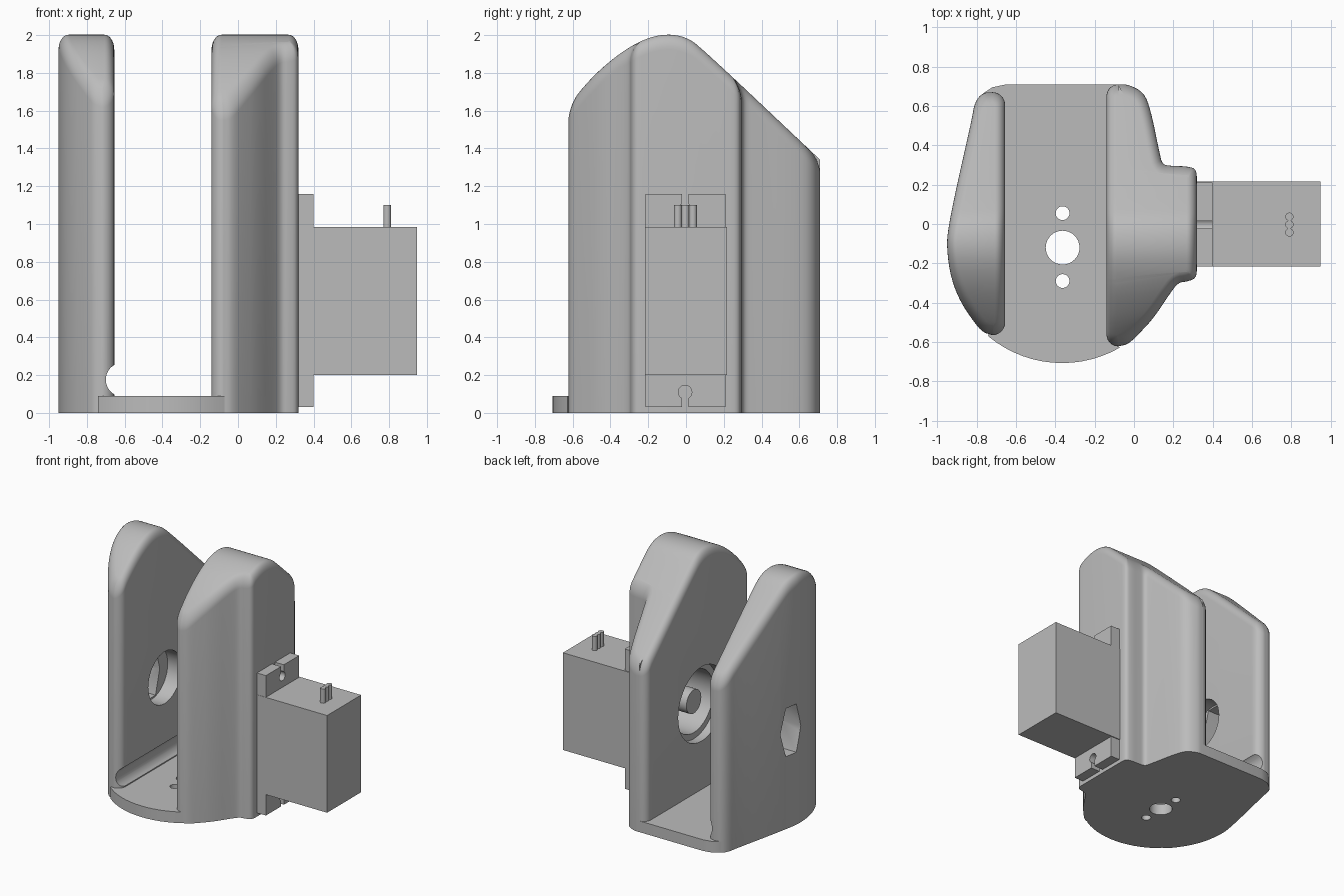
import bpy, bmesh, math
from mathutils import Matrix, Vector

if "Cube" in bpy.data.objects:
    bpy.data.objects.remove(bpy.data.objects["Cube"])

grey = bpy.data.materials.new("plain grey")
grey.diffuse_color = (0.5, 0.5, 0.5, 1)
grey.use_nodes = True
grey.node_tree.nodes["Principled BSDF"].inputs["Base Color"].default_value = grey.diffuse_color


def add(name, bm):
    bmesh.ops.recalc_face_normals(bm, faces=bm.faces)
    me = bpy.data.meshes.new(name)
    bm.to_mesh(me)
    bm.free()
    me.materials.append(grey)
    ob = bpy.data.objects.new(name, me)
    bpy.context.collection.objects.link(ob)
    return ob


def box(name, lo, hi):
    bm = bmesh.new()
    bmesh.ops.create_cube(bm, size=1)
    for v in bm.verts:
        v.co = Vector([(a + b) / 2 + c * (b - a) for a, b, c in zip(lo, hi, v.co)])
    return add(name, bm)


def cyl(name, centre, r, length, axis='Z', segs=40, squash=1):
    bm = bmesh.new()
    rot = {'Z': Matrix(), 'X': Matrix.Rotation(math.pi / 2, 4, 'Y'),
           'Y': Matrix.Rotation(math.pi / 2, 4, 'X')}[axis]
    m = Matrix.Translation(centre) @ rot @ Matrix.Diagonal((1, squash, 1, 1))
    bmesh.ops.create_cone(bm, cap_ends=True, segments=segs, radius1=r, radius2=r,
                          depth=length, matrix=m)
    return add(name, bm)


def cut(ob, cutters):
    for c in cutters:
        mod = ob.modifiers.new("cut", 'BOOLEAN')
        mod.operation, mod.solver, mod.object = 'DIFFERENCE', 'EXACT', c
    bpy.context.view_layer.update()
    me = bpy.data.meshes.new_from_object(ob.evaluated_get(bpy.context.evaluated_depsgraph_get()))
    ob.modifiers.clear()
    ob.data = me
    for c in cutters:
        bpy.data.objects.remove(c)


def chaikin(pts, passes=2):
    for _ in range(passes):
        out = [pts[0]]
        for (ax, ay), (bx, by) in zip(pts, pts[1:]):
            out += [(.75 * ax + .25 * bx, .75 * ay + .25 * by),
                    (.25 * ax + .75 * bx, .25 * ay + .75 * by)]
        pts = out + [pts[-1]]
    return pts


def subdivide(pts, step=0.025):
    out = [pts[0]]
    for a, b in zip(pts, pts[1:]):
        n = max(1, math.ceil(math.dist(a, b) / step))
        out += [(a[0] + (b[0] - a[0]) * k / n, a[1] + (b[1] - a[1]) * k / n) for k in range(1, n + 1)]
    return out


# Side profile of both walls: height as a function of y
PROFILE = chaikin([(-.62, 1.63), (-.51, 1.765), (-.4, 1.865), (-.296, 1.94), (-.19, 1.99),
                   (-.095, 2.006), (0, 1.99), (.08, 1.935), (.71, 1.34)])


def height(y):
    y = min(max(y, -.62), .71)
    for (a, za), (b, zb) in zip(PROFILE, PROFILE[1:]):
        if y <= b:
            return za + (zb - za) * (y - a) / (b - a)
    return PROFILE[-1][1]


def arc(deg):
    a = math.radians(deg)
    return (-.365 + .587 * math.cos(a), -.12 + .587 * math.sin(a))


# Outer outlines of the walls, from back tip to front tip
RIGHT = chaikin([(-.08, .71), (-.03, .71), (.05, .67), (.085, .58), (.13, .36), (.145, .3),
                 (.2, .295), (.27, .293), (.318, .28), (.32, .21), (.32, -.21), (.318, -.275),
                 (.27, -.293), (.225, -.298), (.185, -.35), arc(-37), arc(-48), (-.03, -.612), (-.08, -.622)])
LEFT = chaikin([(-.72, .67), (-.77, .667), (-.81, .62), (-.825, .53), (-.9, .2), (-.945, -.02),
                (-.953, -.12), arc(195), arc(208), arc(220), (-.77, -.55), (-.72, -.565)])


def wall(name, outline, x_in):
    outer = subdivide(outline)
    n, r = len(outer), outer[0][0] - x_in
    inner = []
    for _, y in outer[1:-1]:
        d = min(1, (outer[0][1] - y) / abs(r), (y - outer[-1][1]) / abs(r))
        inner.append((x_in + r * (1 - math.sqrt(max(0, 1 - (1 - d) ** 2))), y))
    ring = [Vector(p) for p in outer + inner[::-1]]
    m = len(ring)
    area = sum(ring[i - 1].cross(ring[i]) for i in range(m))
    sign = 1 if area > 0 else -1
    normals = []
    for i in range(m):
        e = (ring[i] - ring[i - 1]).normalized() + (ring[(i + 1) % m] - ring[i]).normalized()
        normals.append(Vector((-e.y, e.x)).normalized() * sign)
    bm = bmesh.new()
    rings = [[bm.verts.new((p.x, p.y, .088)) for p in ring]]
    for k in range(8):  # rounded top rim
        t = k / 7 * math.pi / 2
        pts = [p + q * .052 * (1 - math.cos(t)) for p, q in zip(ring, normals)]
        rings.append([bm.verts.new((p.x, p.y, height(p.y) - .08 * (1 - math.sin(t)))) for p in pts])
    for a, b in zip(rings, rings[1:]):
        for i in range(m):
            j = (i + 1) % m
            bm.faces.new((a[i], a[j], b[j], b[i]))
    for c in (rings[0], rings[-1]):
        bm.faces.new((c[0], c[1], c[m - 1]))
        for i in range(1, n - 2):
            bm.faces.new((c[i], c[i + 1], c[2 * n - 3 - i], c[2 * n - 2 - i]))
        bm.faces.new((c[n - 2], c[n - 1], c[n]))
    return add(name, bm)


SHAFT_Z = .78

# Right wall with stepped bore for the drive shaft
right_wall = wall("right_wall", RIGHT, -.14)
cut(right_wall, [cyl("c1", (-.14, 0, SHAFT_Z), .3, .14, 'X', 48),
                 cyl("c2", (.02, 0, SHAFT_Z), .25, .42, 'X', 48)])

# Left wall with round pocket, through slot and groove along its foot
left_wall = wall("left_wall", LEFT, -.655)
cut(left_wall, [cyl("c1", (-.655, 0, SHAFT_Z), .21, .24, 'X', 40),
                cyl("c2", (-.8, 0, SHAFT_Z), .225, .6, 'X', 6, .48),
                cyl("c3", (-.61, 0, .176), .09, 2, 'Y', 32)])

# Base plate with three holes
front = [arc(a) for a in range(-60, -131, -5)]
outline = RIGHT + front + LEFT[::-1][3:-6] + [(-.8, .62), (-.765, .665), (-.72, .695), (-.65, .71)]
bm = bmesh.new()
face = bm.faces.new([bm.verts.new((x, y, 0)) for x, y in outline])
ext = bmesh.ops.extrude_face_region(bm, geom=[face])
bmesh.ops.translate(bm, vec=(0, 0, .09), verts=[g for g in ext['geom'] if isinstance(g, bmesh.types.BMVert)])
base = add("base_plate", bm)
cut(base, [cyl("c", (-.363, y, .05), r, .4, 'Z', 32) for y, r in ((-.12, .086), (.055, .035), (-.29, .035))])

# Motor: mounting flange with open screw holes, body, pins and shaft
flange = box("motor_flange", (.32, -.215, .03), (.4, .21, 1.16))
cut(flange, [cyl("c", (.36, -.005, z), .036, .3, 'X', 24) for z in (.11, 1.075)] +
    [box("c", (.25, -.022, a), (.5, .014, b)) for a, b in ((-.05, .1), (1.085, 1.3))])
body = box("motor_body", (.32, -.217, .2), (.948, .217, .985))
parts = [right_wall, left_wall, base, flange, body]
for i, y in enumerate((-.043, -.003, .037)):
    parts.append(cyl("motor_pin_%d" % (i + 1), (.79, y, 1.03), .021, .14, 'Z', 20))
parts.append(cyl("drive_shaft", (.13, 0, SHAFT_Z), .095, .4, 'X', 32))

for ob in parts:
    bpy.ops.object.select_all(action='DESELECT')
    ob.select_set(True)
    bpy.context.view_layer.objects.active = ob
    bpy.ops.object.shade_smooth_by_angle(angle=math.radians(32))
